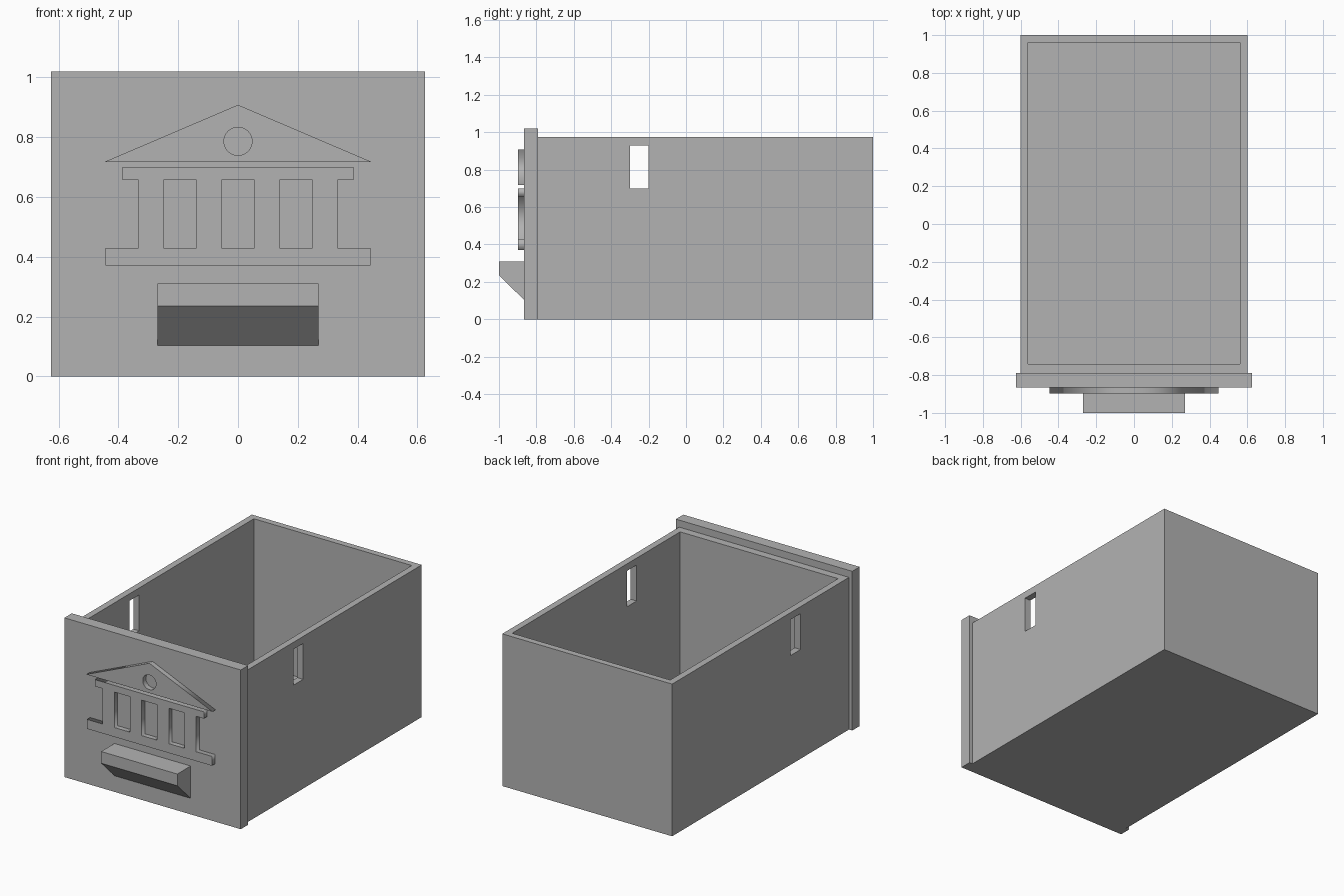
import bpy
import math

cube = bpy.data.objects.get("Cube")
if cube:
    bpy.data.objects.remove(cube, do_unlink=True)

gray = bpy.data.materials.new("light_gray")
gray.use_nodes = True
gray.diffuse_color = (0.45, 0.45, 0.45, 1)
gray.node_tree.nodes["Principled BSDF"].inputs["Base Color"].default_value = gray.diffuse_color


def add(name, mesh):
    obj = bpy.data.objects.new(name, mesh)
    bpy.context.collection.objects.link(obj)
    mesh.materials.clear()
    mesh.materials.append(gray)
    return obj


def bake(obj):
    """Return the evaluated mesh of an object."""
    bpy.context.view_layer.update()
    graph = bpy.context.evaluated_depsgraph_get()
    return bpy.data.meshes.new_from_object(obj.evaluated_get(graph))


def box(name, x, y, z):
    """Box from three (low, high) ranges."""
    verts = [(a, b, c) for c in z for a, b in
             ((x[0], y[0]), (x[1], y[0]), (x[1], y[1]), (x[0], y[1]))]
    faces = [(3, 2, 1, 0), (4, 5, 6, 7)]
    faces += [(i, (i + 1) % 4, (i + 1) % 4 + 4, i + 4) for i in range(4)]
    mesh = bpy.data.meshes.new(name)
    mesh.from_pydata(verts, [], faces)
    return add(name, mesh)


def cut(obj, cutter):
    mod = obj.modifiers.new("cut", "BOOLEAN")
    mod.operation, mod.solver, mod.object = "DIFFERENCE", "EXACT", cutter
    mesh = bake(obj)
    obj.modifiers.clear()
    obj.data = mesh
    bpy.data.objects.remove(cutter, do_unlink=True)


def relief(name, outlines, front, back):
    """Extrude front-facing (x, z) outlines; inner outlines become holes."""
    curve = bpy.data.curves.new(name, "CURVE")
    curve.dimensions, curve.fill_mode = "2D", "BOTH"
    curve.extrude = (back - front) / 2
    for points in outlines:
        spline = curve.splines.new("POLY")
        spline.points.add(len(points) - 1)
        for p, (x, z) in zip(spline.points, points):
            p.co = (x, z, 0, 1)
        spline.use_cyclic_u = True
    temp = bpy.data.objects.new(name, curve)
    bpy.context.collection.objects.link(temp)
    mesh = bake(temp)
    bpy.data.objects.remove(temp, do_unlink=True)
    obj = add(name, mesh)
    obj.rotation_euler.x = math.pi / 2
    obj.location.y = (front + back) / 2
    return obj


# Open drawer box with a slot through both side walls
tray = box("drawer_box", (-0.602, 0.602), (-0.79, 1), (0, 0.975))
cut(tray, box("cavity", (-0.56, 0.56), (-0.74, 0.96), (0.045, 1.2)))
cut(tray, box("side_slots", (-1, 1), (-0.3, -0.2), (0.70, 0.93)))

# Front panel
box("front_panel", (-0.625, 0.625), (-0.865, -0.79), (0, 1.02))

# Pull with a sloped underside
pull = [(-1, 0.31), (-0.865, 0.31), (-0.865, 0.103), (-1, 0.235)]
mesh = bpy.data.meshes.new("pull")
mesh.from_pydata([(x, y, z) for x in (-0.27, 0.27) for y, z in pull], [],
                 [(3, 2, 1, 0), (4, 5, 6, 7)] +
                 [(i, (i + 1) % 4, (i + 1) % 4 + 4, i + 4) for i in range(4)])
add("pull", mesh)

# Temple colonnade: stepped outline with three openings
FRONT, BACK = -0.897, -0.863
half = [(0.443, 0.37), (0.443, 0.43), (0.332, 0.43), (0.332, 0.657),
        (0.386, 0.657), (0.386, 0.70)]
outline = half + [(-x, z) for x, z in reversed(half)]
openings = [[(c + s * 0.055, z) for s, z in
             ((-1, 0.43), (-1, 0.657), (1, 0.657), (1, 0.43))]
            for c in (-0.194, 0, 0.194)]
relief("temple_colonnade", [outline] + openings, FRONT, BACK)

# Temple gable with a round opening
circle = [(0.047 * math.cos(a), 0.786 + 0.047 * math.sin(a))
          for a in (2 * math.pi * i / 48 for i in range(48))]
gable = [(-0.447, 0.717), (0.447, 0.717), (0, 0.908)]
relief("temple_gable", [gable, circle], FRONT, BACK)
